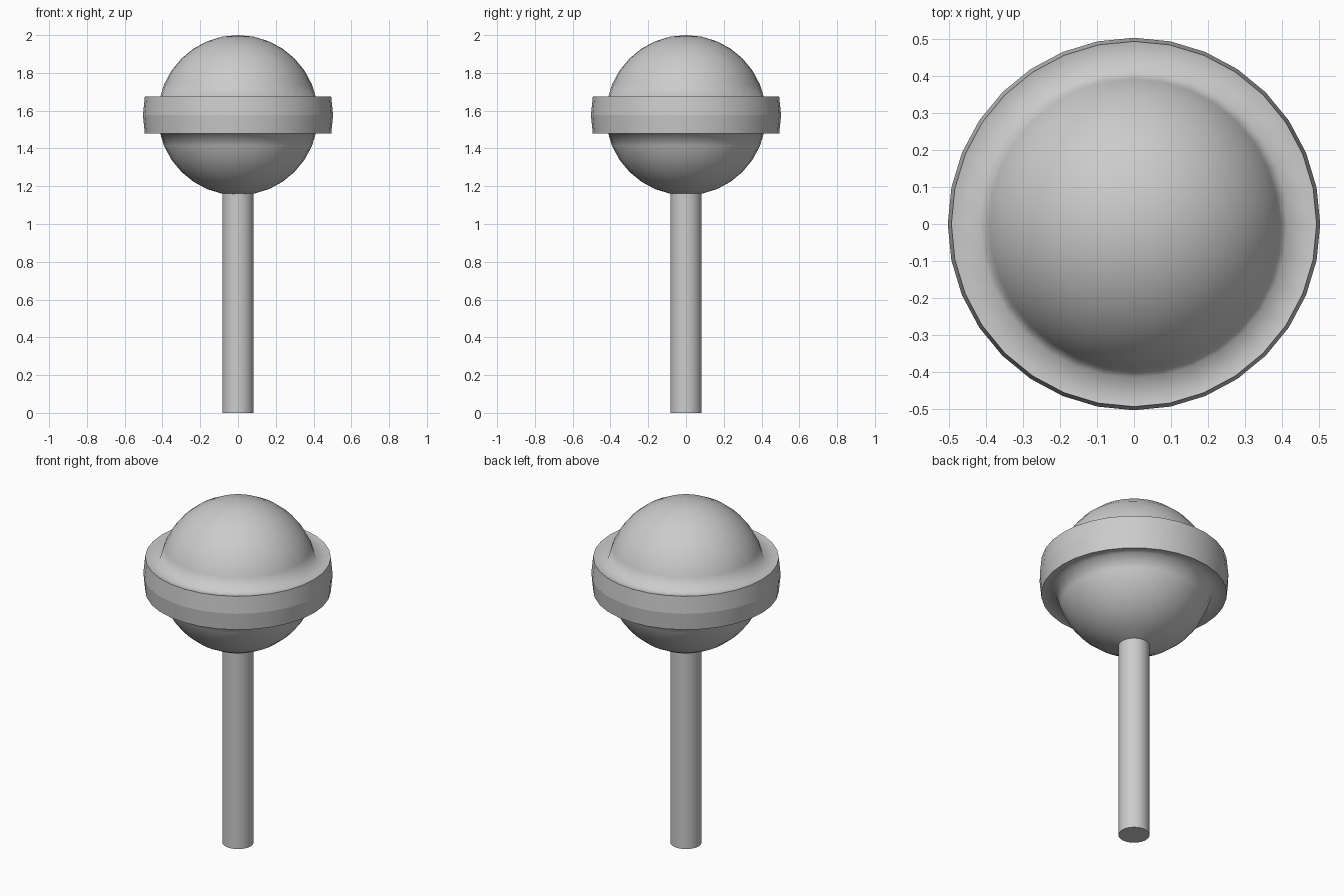
import bpy, bmesh
from math import sin, cos, pi

if "Cube" in bpy.data.objects:
    bpy.data.objects.remove(bpy.data.objects["Cube"])

R, CZ, BAND = 0.424, 1.576, 1.187
SIDES, RINGS = 32, 16


def ring(i, scale=1.0):
    """Point (radius, z) on the ball at latitude step i; the equator is 0."""
    a = i * pi / RINGS
    return (R * scale * cos(a), CZ + R * scale * sin(a))


# Half profile: stick, lower ball, raised equator band, upper ball
stick = [(0, 0), (ring(-7)[0], 0)]
lower = [ring(i) for i in range(-7, 0)]
band = [ring(i, BAND) for i in (-1, 0, 1)]
upper = [ring(i) for i in range(1, 8)] + [(0, CZ + R)]
profile = stick + lower + band + upper
creases = [stick[1], lower[0]] + band

bm = bmesh.new()
verts = [bm.verts.new((r, 0, z)) for r, z in profile]
edges = [bm.edges.new(pair) for pair in zip(verts, verts[1:])]
bmesh.ops.spin(bm, geom=verts + edges, cent=(0, 0, 0), axis=(0, 0, 1),
               angle=2 * pi, steps=SIDES, use_duplicate=False)
bmesh.ops.remove_doubles(bm, verts=bm.verts[:], dist=0.0005)
bmesh.ops.recalc_face_normals(bm, faces=bm.faces[:])

# Smooth surfaces with crisp band rims and stick ends
for f in bm.faces:
    f.smooth = True
for e in bm.edges:
    a, b = e.verts
    if abs(a.co.z - b.co.z) < 1e-4:
        for r, z in creases:
            if all(abs(v.co.z - z) < 1e-4 and abs(v.co.xy.length - r) < 1e-3
                   for v in e.verts):
                e.smooth = False

mesh = bpy.data.meshes.new("lollipop")
bm.to_mesh(mesh)
bm.free()
obj = bpy.data.objects.new("lollipop", mesh)
bpy.context.collection.objects.link(obj)
